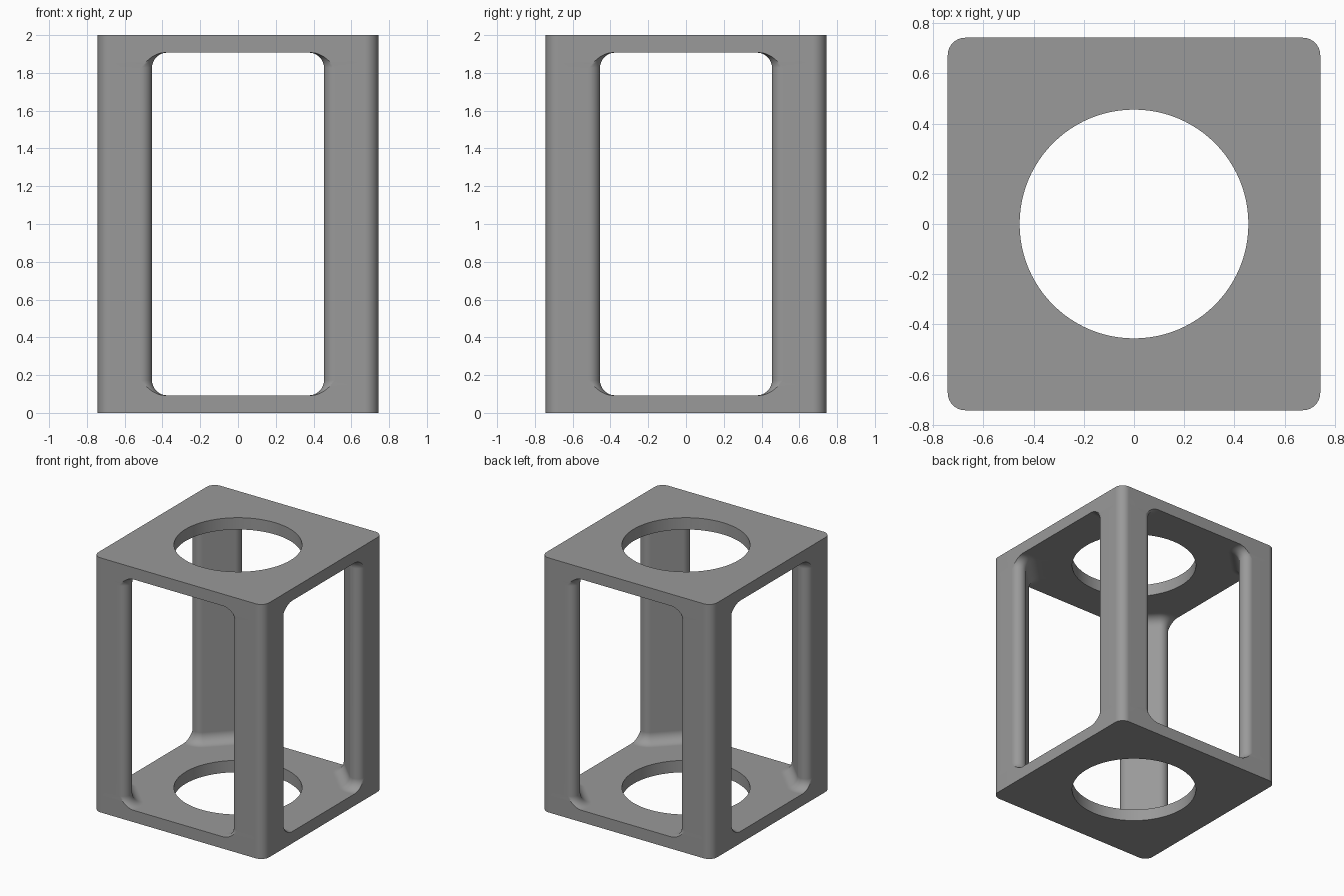
import bpy, bmesh, math
from math import pi, sin, cos, asin, sqrt

if "Cube" in bpy.data.objects:
    bpy.data.objects.remove(bpy.data.objects["Cube"])

H = 2.0        # overall height
W = 0.7425     # half width
T = 0.093      # plate thickness
HOLE = 0.456   # radius of the round openings
CR = 0.07      # outer corner radius
TR = 0.06      # rounding of the pillar's window edges
TIP = 0.455    # half width of the windows
FR = 0.08      # fillet between pillar and plate
N = 10         # segments per arc

bm = bmesh.new()


def arc(cx, cy, r, a, b, n=N):
    return [(cx + r * cos(a + (b - a) * i / n), cy + r * sin(a + (b - a) * i / n))
            for i in range(n + 1)]


def outer_curve():
    """Rounded outside corner of the +x +y pillar, from the +x side to the +y side."""
    return arc(W - CR, W - CR, CR, 0, pi / 2)


def inner_curve(d):
    """Inside of that pillar, grown by d: edge rounding, diagonal face, edge rounding."""
    start = pi - asin(TR / (TR + d))if d < 0 else pi - asin(min(1, TR / (TR + d)))
    tip = arc(TIP + TR, W - TR, TR + d, start, 5 * pi / 4)
    return tip


def inner_full(d):
    tip = inner_curve(d)
    return tip + [(y, x) for x, y in reversed(tip)]


def turn(pts, k):
    c, s = round(cos(k * pi / 2)), round(sin(k * pi / 2))
    return [(c * x - s * y, s * x + c * y) for x, y in pts]


def ring(pts, z):
    return [bm.verts.new((x, y, z)) for x, y in pts]


def bridge(a, b):
    n = len(a)
    for i in range(n):
        bm.faces.new((a[i], a[(i + 1) % n], b[(i + 1) % n], b[i]))


def fill(loops):
    """Flat face between closed outlines."""
    edges = []
    for lp in loops:
        for i in range(len(lp)):
            edges.append(bm.edges.new((lp[i], lp[(i + 1) % len(lp)])))
    bmesh.ops.triangle_fill(bm, edges=edges, use_beauty=True)


# heights and growth of the pillar sections, filleted at both ends
lower = []
for i in range(N + 1):
    a = pi / 2 * i / N
    lower.append((T + FR * (1 - cos(a)), FR * (1 - sin(a))))
levels = lower + [(H - z, d) for z, d in reversed(lower)]

# four corner pillars
for k in range(4):
    rings = [ring(turn(outer_curve() + inner_full(d), k), z) for z, d in levels]
    for a, b in zip(rings, rings[1:]):
        bridge(a, b)

# bottom and top plates with round openings
circle = [(HOLE * cos(2 * pi * i / 96), HOLE * sin(2 * pi * i / 96)) for i in range(96)]
end = inner_full(FR)
outline, window_line = [], []
for k in range(4):
    outline += turn([end[-1]] + outer_curve() + [end[0]], k)
    window_line += turn(list(reversed(end)), k)
for z_out, z_in in ((0, T), (H, H - T)):
    bridge(ring(outline, z_out), ring(outline, z_in))
    bridge(ring(circle, z_out), ring(circle, z_in))
    fill([ring(outline, z_out), ring(circle, z_out)])
    fill([ring(window_line, z_in), ring(circle, z_in)])

bmesh.ops.remove_doubles(bm, verts=bm.verts[:], dist=1e-5)
bmesh.ops.recalc_face_normals(bm, faces=bm.faces[:])

mesh = bpy.data.meshes.new("lantern_frame")
bm.to_mesh(mesh)
bm.free()
frame = bpy.data.objects.new("lantern_frame", mesh)
bpy.context.collection.objects.link(frame)

grey = bpy.data.materials.new("grey")
grey.diffuse_color = (0.32, 0.32, 0.32, 1)
grey.use_nodes = True
grey.node_tree.nodes["Principled BSDF"].inputs["Base Color"].default_value = grey.diffuse_color
mesh.materials.append(grey)

# smooth roundings, sharp plate edges, flat large faces
bpy.context.view_layer.objects.active = frame
frame.select_set(True)
bpy.ops.object.shade_smooth_by_angle(angle=math.radians(30))
weighted = frame.modifiers.new("flat_faces", 'WEIGHTED_NORMAL')
weighted.keep_sharp = True
